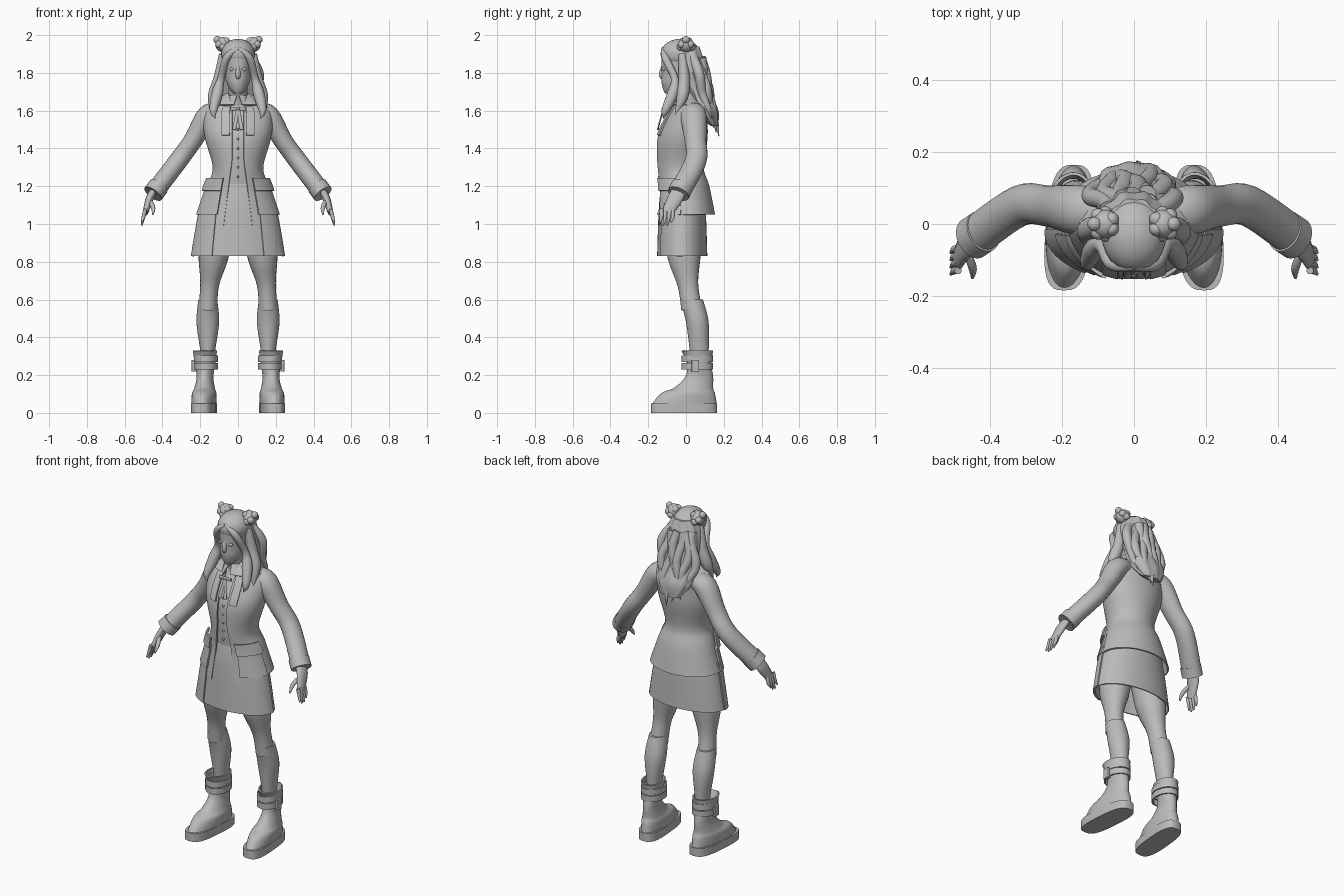
import bpy, bmesh, math, random
from mathutils import Vector

if "Cube" in bpy.data.objects:
    bpy.data.objects.remove(bpy.data.objects["Cube"])
random.seed(4)
parts = []

clay = bpy.data.materials.new("plain grey")
clay.use_nodes = True
clay.diffuse_color = (.5, .5, .5, 1)
clay.node_tree.nodes["Principled BSDF"].inputs["Base Color"].default_value = clay.diffuse_color


def finish(name, bm, mirror=False, thick=0):
    """Turn a bmesh into a named object, optionally mirrored and thickened."""
    bmesh.ops.recalc_face_normals(bm, faces=bm.faces)
    mesh = bpy.data.meshes.new(name)
    bm.to_mesh(mesh)
    bm.free()
    mesh.materials.append(clay)
    ob = bpy.data.objects.new(name, mesh)
    bpy.context.collection.objects.link(ob)
    if thick:
        shell = ob.modifiers.new("thickness", "SOLIDIFY")
        shell.thickness, shell.offset = thick, 0
    if mirror:
        ob.modifiers.new("mirror", "MIRROR").use_mirror_merge = False
    parts.append(ob)


def smooth(rows, steps=5):
    """Catmull-Rom interpolation of rows of numbers."""
    out = []
    last = len(rows) - 1
    for i in range(last):
        before, start, end, after = rows[max(i - 1, 0)], rows[i], rows[i + 1], rows[min(i + 2, last)]
        for step in range(steps):
            t = step / steps
            out.append([b + t / 2 * (c - a + t * (2 * a - 5 * b + 4 * c - d + t * (3 * (b - c) + d - a)))
                        for a, b, c, d in zip(before, start, end, after)])
    return out + [list(rows[-1])]


def skin(name, rings, closed=True, caps=True, **finishing):
    """Bridge rings of points into one object."""
    bm = bmesh.new()
    loops = [[bm.verts.new(point) for point in ring] for ring in rings]
    count = len(loops[0])
    for low, high in zip(loops, loops[1:]):
        for i in range(count if closed else count - 1):
            j = (i + 1) % count
            bm.faces.new((low[i], low[j], high[j], high[i]))
    if closed and caps:
        bm.faces.new(loops[0])
        bm.faces.new(loops[-1])
    finish(name, bm, **finishing)


def loft(name, rows, x=0, start=-90, stop=270, sides=40, power=2, grow=0,
         gap=None, wave=0, dip=0, lean=0, **finishing):
    """Level rings from rows of height, half width, half depth and y centre."""
    closed = stop - start == 360 and gap is None
    rows = smooth(rows)
    rings = []
    for k, (z, wide, deep, y) in enumerate(rows):
        wide, deep = wide + grow, deep + grow
        slit = math.asin(gap(z) / wide) if gap else 0
        first, final = math.radians(start) + slit, math.radians(stop) - slit
        ring = []
        for i in range(sides):
            a = first + (final - first) * i / (sides if closed else sides - 1)
            c, s = (math.copysign(abs(q) ** (2 / power), q) for q in (math.cos(a), math.sin(a)))
            ripple = 1 + wave * math.cos(9 * a + 14 * z)
            py = y + deep * s * ripple
            drop = dip * max(0, -s) ** 3 * (k / (len(rows) - 1)) ** 4
            ring.append((x + wide * c * ripple - lean * py, py, z - drop))
        rings.append(ring)
    skin(name, rings, closed, **finishing)


def tube(name, rows, sides=16, flat=1, **finishing):
    """Rings across a path from rows of x, y, z and radius; flat scales the depth."""
    rows = smooth(rows)
    points = [Vector(row[:3]) for row in rows]
    rings = []
    for i, (point, row) in enumerate(zip(points, rows)):
        along = points[min(i + 1, len(points) - 1)] - points[max(i - 1, 0)]
        across = along.cross(Vector((0, 1, 0))).normalized()
        depth = across.cross(along).normalized() * flat
        radius = max(row[3], .003)
        turns = [math.tau * k / sides for k in range(sides)]
        rings.append([point + radius * (across * math.cos(a) + depth * math.sin(a)) for a in turns])
    skin(name, rings, **finishing)


def ball(name, centre, size, **finishing):
    bm = bmesh.new()
    bmesh.ops.create_uvsphere(bm, u_segments=24, v_segments=14, radius=1)
    for vert in bm.verts:
        vert.co = Vector(p + q * s for p, q, s in zip(centre, vert.co, size))
    finish(name, bm, **finishing)


def patch(name, rows, top, low, start, stop, grow):
    """Curved plate lying on a lofted part, between two heights and two directions."""
    table = smooth(rows, 12)
    steps = [top + (low - top) * k / 4 for k in range(5)]
    rows = [min(table, key=lambda row: abs(row[0] - z)) for z in steps]
    loft(name, rows, start=start, stop=stop, sides=14, grow=grow, thick=.01, mirror=True)


# Head, neck and face
loft("head", [(1.69, .02, .03, -.08), (1.71, .04, .05, -.07), (1.75, .06, .08, -.05),
              (1.8, .07, .1, -.03), (1.9, .08, .1, -.03)])
loft("neck", [(1.57, .06, .06, .01), (1.65, .05, .05, -.01), (1.73, .05, .05, -.03)])
tube("nose", [(0, -.12, 1.84, .01), (0, -.13, 1.79, .013), (0, -.12, 1.77, .01)])
ball("eye", (.03, -.115, 1.82), (.015, .01, .01), mirror=True)
ball("lips", (0, -.12, 1.75), (.02, .01, .01))

# Hair cap, buns, back mass and locks
ball("hair_cap", (0, -.03, 1.9), (.09, .105, .08))
loft("hair_back", [(1.94, .07, .07, 0), (1.85, .1, .08, .02), (1.7, .11, .06, .07),
                   (1.6, .11, .06, .11), (1.52, .06, .02, .15)], wave=.05)
ball("hair_bun", (.08, 0, 1.95), (.04, .04, .04), mirror=True)
for k in range(7):
    a = math.tau * k / 7
    curl = (.085 + .025 * math.cos(a), .03 * math.sin(a), 1.955 + .02 * math.cos(2 * a))
    ball("bun_curl", curl, (.02, .02, .02), mirror=True)
tube("face_lock", [(0, -.12, 1.93, .01), (.06, -.11, 1.88, .02), (.09, -.06, 1.77, .02),
                   (.11, -.07, 1.69, .03), (.13, -.11, 1.6, .02), (.12, -.12, 1.56, 0)], mirror=True)
tube("side_lock", [(.08, -.02, 1.9, .02), (.1, -.01, 1.77, .03), (.13, -.02, 1.67, .03),
                   (.14, -.06, 1.57, 0)], mirror=True)
for k in range(7):
    side = (k - 3) / 3
    end = 1.46 + .07 * abs(side) + random.uniform(0, .03)
    rows = []
    for j in range(8):
        t = j / 7
        sway = .013 * math.sin(9 * t + 2 * k)
        rows.append((side * (.07 + .04 * math.sin(3 * t)) + sway,
                     .08 - .04 * side * side + .09 * t + sway / 2,
                     1.88 + (end - 1.88) * t, .026 * (1 - t ** 4)))
    tube("back_lock", rows)

# Jacket, hollow and open at the front, with the shirt inside it
jacket = [(1.67, .06, .06, 0), (1.62, .16, .09, .02), (1.55, .18, .11, 0), (1.45, .17, .13, -.02),
          (1.3, .13, .12, -.03), (1.2, .16, .13, -.01), (1.05, .21, .15, 0)]


def opening(z):
    return .03 + .15 * max(0, 1.35 - z) + .2 * max(0, z - 1.6)


loft("jacket", jacket, sides=56, gap=opening, thick=.008, dip=.07)
loft("shirt", jacket[:-1], grow=-.012)
patch("pocket_flap", jacket, 1.24, 1.18, -62, -8, .022)
patch("pocket", jacket, 1.19, 1.05, -60, -10, .01)
patch("lapel", jacket, 1.62, 1.47, -76, -62, .008)
loft("jacket_collar", [(1.69, .06, .06, 0), (1.63, .15, .1, 0)], gap=opening, thick=.008)
loft("shirt_collar", [(1.68, .05, .05, -.02), (1.63, .07, .09, -.02)],
     gap=lambda z: .3 * (1.7 - z), thick=.006)

# Bow tie and shirt buttons
ball("tie_knot", (0, -.12, 1.61), (.01, .01, .01))
tube("bow_loop", [(0, -.12, 1.61, .01), (.04, -.12, 1.61, .01)], flat=.5, mirror=True)
tube("bow_tail", [(0, -.12, 1.61, .01), (.02, -.15, 1.5, .01)], flat=.4, mirror=True)
for k in range(6):
    ball("shirt_button", (0, -.14, 1.5 - .05 * k), (.006, .008, .006))

# Sleeves, cuffs and hands
tube("sleeve", [(.1, .04, 1.59, .05), (.16, .04, 1.57, .06), (.24, .05, 1.44, .05),
                (.32, .05, 1.33, .05), (.45, -.04, 1.16, .05)], sides=24, flat=1.15, mirror=True)
tube("cuff", [(.42, -.02, 1.2, .055), (.45, -.04, 1.16, .055)], sides=24, flat=1.1, mirror=True)
tube("palm", [(.45, -.04, 1.17, .02), (.47, -.06, 1.13, .02), (.49, -.1, 1.06, .015)], flat=2, mirror=True)
for k in range(4):
    y = -.07 - .02 * k
    tip = 1.01 - .02 * math.sin(k)
    tube("finger", [(.49, y, 1.08, .01), (.5, y, 1.04, .01), (.51, y - .01, tip, .004)], mirror=True)
tube("thumb", [(.47, -.07, 1.13, .01), (.45, -.12, 1.09, .012), (.45, -.15, 1.05, .004)], mirror=True)

# Skirt with raised front panels
skirt = [(1.25, .12, .1, -.02), (1.1, .19, .12, -.02), (.83, .24, .13, -.02)]
loft("skirt", skirt, thick=.006, caps=False)
patch("skirt_panel", skirt, 1.1, .83, -56, 2, .005)

# Legs and long socks
tube("thigh", [(.11, -.02, 1, .09), (.13, -.01, .83, .08), (.15, .01, .68, .05), (.16, .03, .55, .05)],
     sides=24, flat=1.1, mirror=True)
loft("sock", [(.6, .05, .06, .03), (.48, .06, .06, .06), (.33, .04, .05, .07), (.25, .04, .04, .07)],
     x=.16, mirror=True)

# Boots with flared tops, soles, straps and buckles
loft("boot", [(.04, .06, .17, -.01), (.1, .06, .14, .01), (.13, .05, .1, .04), (.19, .04, .07, .07),
              (.26, .05, .06, .07), (.33, .06, .08, .06)],
     x=.18, lean=.08, thick=.008, caps=False, mirror=True)
loft("boot_sole", [(0, .06, .17, -.01), (.05, .06, .17, -.01)],
     x=.18, lean=.08, power=3, grow=.005, mirror=True)
for z in (.25, .29):
    loft("boot_strap", [(z + edge, .06, .08, .06) for edge in (-.02, .015)],
         x=.17, thick=.008, caps=False, mirror=True)
loft("strap_buckle", [(.22, .01, .02, .05), (.28, .01, .02, .05)], x=.235, power=6, mirror=True)

# Bake the modifiers and shade smoothly, keeping hard edges
bpy.ops.object.select_all(action="DESELECT")
for ob in parts:
    ob.select_set(True)
bpy.context.view_layer.objects.active = parts[0]
bpy.ops.object.convert(target="MESH")
bpy.ops.object.shade_smooth_by_angle(angle=math.radians(45))
